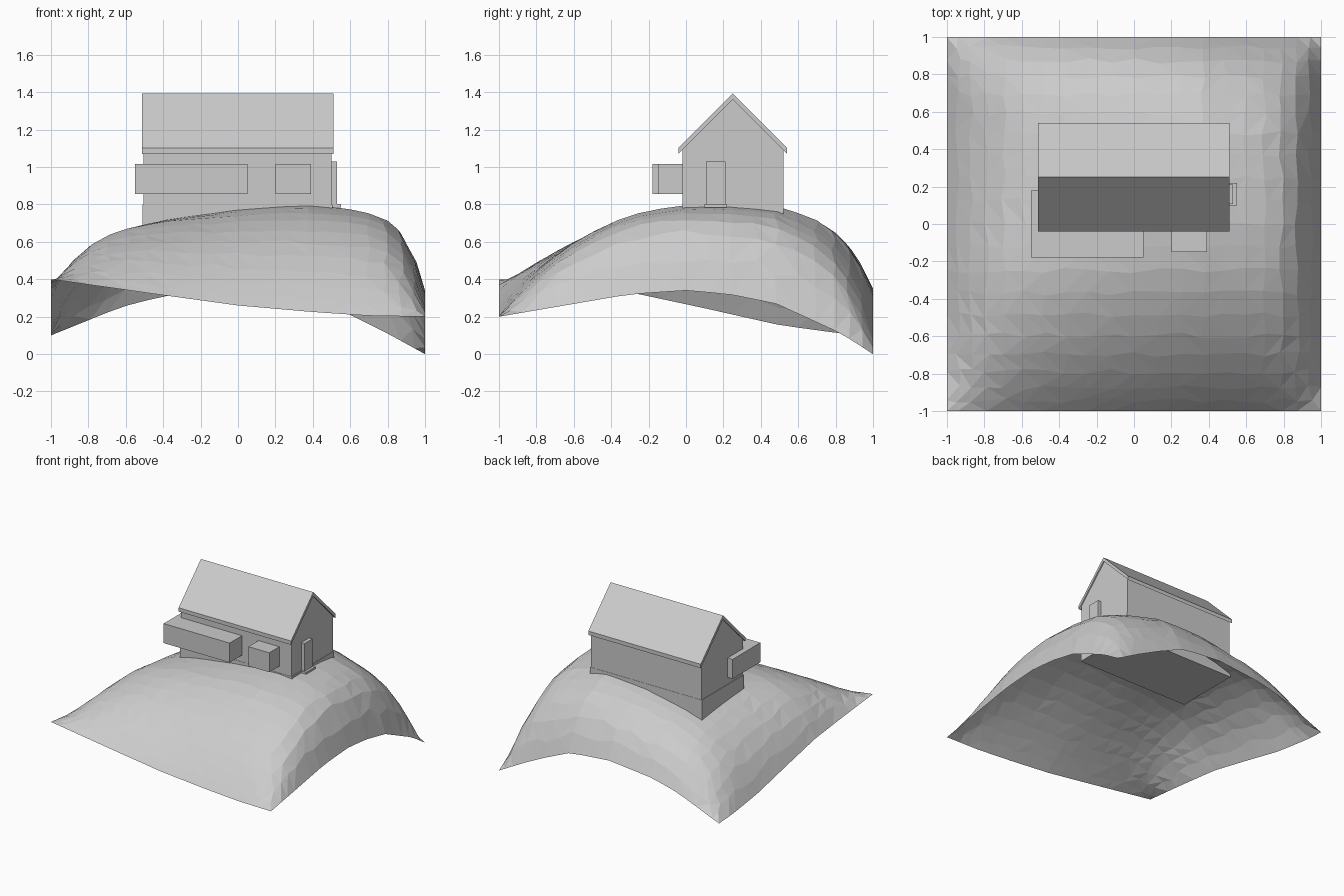
import bpy, random

if "Cube" in bpy.data.objects:
    bpy.data.objects.remove(bpy.data.objects["Cube"])
random.seed(4)

def mesh_object(name, verts, faces):
    me = bpy.data.meshes.new(name)
    me.from_pydata(verts, [], faces)
    me.update()
    ob = bpy.data.objects.new(name, me)
    bpy.context.collection.objects.link(ob)
    return ob

def extrude_x(name, profile, x0, x1):
    """Extrude a closed (y, z) profile along x."""
    n = len(profile)
    verts = [(x, y, z) for x in (x0, x1) for y, z in profile]
    faces = [(i, i + n, (i + 1) % n + n, (i + 1) % n) for i in range(n)]
    faces += [tuple(range(n)), tuple(range(2 * n - 1, n - 1, -1))]
    return mesh_object(name, verts, faces)

def box(name, x0, x1, y0, y1, z0, z1):
    return extrude_x(name, [(y0, z0), (y0, z1), (y1, z1), (y1, z0)], x0, x1)

# Hill: a sheet spanned between four curved edges plus a rounded bulge
FRONT = [(-1, .4), (-.4, .315), (0, .26), (.4, .225), (.7, .205), (1, .2)]
BACK = [(-1, .1), (-.63, .25), (-.4, .31), (0, .35), (.35, .32), (.6, .21), (.8, .11), (1, 0)]
LEFT = [(-1, .4), (-.6, .36), (-.25, .32), (.1, .245), (.5, .155), (.83, .11), (1, .1)]
RIGHT = [(-1, .2), (-.3, .32), (0, .34), (.23, .32), (.48, .27), (.83, .11), (1, 0)]

def edge(curve, t):
    for (a, za), (b, zb) in zip(curve, curve[1:]):
        if t <= b:
            return za + (zb - za) * (t - a) / (b - a)
    return curve[-1][1]

def lerp(a, b, t):
    return a + (b - a) * t

def height(x, y):
    u, v = (x + 1) / 2, (y + 1) / 2
    base = lerp(edge(FRONT, x), edge(BACK, x), v) + lerp(edge(LEFT, y), edge(RIGHT, y), u)
    base -= lerp(lerp(.4, .2, u), lerp(.1, 0, u), v)
    bulge_x = 1 - abs(x) ** (10 if x > 0 else 6.5)
    bulge_y = 1 - abs(y) ** (6.5 if y > 0 else 2.7)
    return base + (.34 + .05 * x) * bulge_x * bulge_y

N = 20
verts = []
for j in range(N + 1):
    for i in range(N + 1):
        x, y = 2 * i / N - 1, 2 * j / N - 1
        # pull rows toward the steep borders, then jitter the inside
        x, y = 1.25 * x - .25 * x ** 3, 1.25 * y - .25 * y ** 3
        if 0 < i < N and 0 < j < N:
            x += random.uniform(-.015, .015)
            y += random.uniform(-.015, .015)
        verts.append((x, y, height(x, y)))
faces = []
for j in range(N):
    for i in range(N):
        a = j * (N + 1) + i
        b, c, d = a + 1, a + N + 2, a + N + 1
        faces += [(a, b, c), (a, c, d)] if random.random() < .5 else [(a, b, d), (b, c, d)]
mesh_object("hill", verts, faces)

# House body
box("foundation", -.51, .505, -.022, .522, .61, .80)
extrude_x("walls", [(-.02, .80), (-.02, 1.09), (.25, 1.36), (.52, 1.09), (.52, .80)], -.505, .50)
extrude_x("roof", [(-.04, 1.07), (-.04, 1.102), (.25, 1.392), (.54, 1.102),
                   (.54, 1.07), (.25, 1.36)], -.512, .51)

# Projecting window bays on the front
box("corner_bay", -.55, .05, -.18, .18, .855, 1.015)
box("small_bay", .20, .39, -.15, .05, .855, 1.015)

# Door and step on the right gable
box("door", .49, .53, .108, .21, .80, 1.03)
box("door_step", .49, .55, .10, .22, .785, .802)
